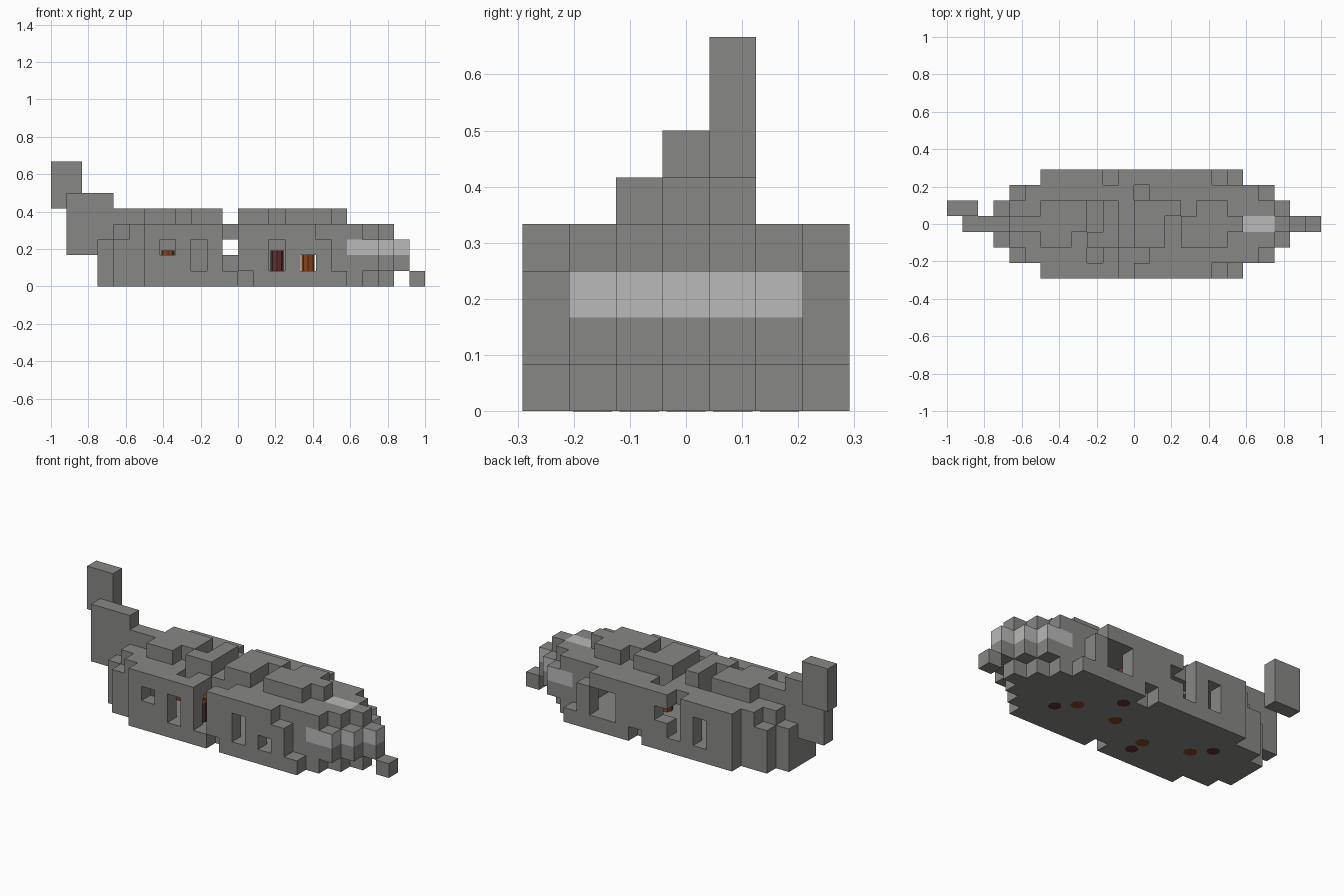
import bpy, bmesh
from mathutils import Vector

cube = bpy.data.objects.get("Cube")
if cube:
    bpy.data.objects.remove(cube)

S = 1 / 12                                # edge of one block
ORIGIN = Vector((-1, -3.5 * S, 0))


def material(name, rgb):
    m = bpy.data.materials.new(name)
    m.use_nodes = True
    m.diffuse_color = (*rgb, 1)
    m.node_tree.nodes["Principled BSDF"].inputs["Base Color"].default_value = (*rgb, 1)
    return m


GREY = material("hull grey", (0.245, 0.245, 0.235))
PALE = material("pale glass", (0.48, 0.49, 0.48))
RUST = material("rust brown", (0.26, 0.055, 0.014))
MAROON = material("dark maroon", (0.12, 0.03, 0.034))


def box(i, j, k):
    """Block cells in inclusive ranges; a plain number means one layer."""
    r = [range(a, a + 1) if isinstance(a, int) else range(a[0], a[1] + 1) for a in (i, j, k)]
    return {(x, y, z) for x in r[0] for y in r[1] for z in r[2]}


def blocks(name, cells, solid, pale=lambda c, n: False):
    """Mesh of the exposed sides of the cells."""
    bm = bmesh.new()
    for c in sorted(cells):
        for axis in range(3):
            for sign in (-1, 1):
                n = [0, 0, 0]
                n[axis] = sign
                if tuple(a + b for a, b in zip(c, n)) in solid:
                    continue
                mid = Vector(c) + Vector((0.5, 0.5, 0.5)) + Vector(n) / 2
                u, v = Vector((0, 0, 0)), Vector((0, 0, 0))
                u[(axis + 1) % 3] = v[(axis + 2) % 3] = 0.5
                ring = [mid - u - v, mid + u - v, mid + u + v, mid - u + v][::sign]
                face = bm.faces.new([bm.verts.new(ORIGIN + p * S) for p in ring])
                face.material_index = int(pale(c, n))
    bmesh.ops.remove_doubles(bm, verts=bm.verts, dist=1e-4)
    me = bpy.data.meshes.new(name)
    bm.to_mesh(me)
    bm.free()
    me.materials.append(GREY)
    me.materials.append(PALE)
    bpy.context.collection.objects.link(bpy.data.objects.new(name, me))


parts = {}

# Floor of the hull, notched on both sides
parts["floor"] = box((6, 18), (0, 6), 0) - {(12, 0, 0), (13, 6, 0)}

# Side walls with windows, doorway gaps and cut front corners
corner = lambda j: box(18, j, (1, 3)) | box(17, j, 3)
parts["front_wall"] = (box((6, 18), 0, (1, 3)) - corner(0) - box(11, 0, (1, 3))
                       - box(7, 0, 2) - box(9, 0, (1, 2)) - box(14, 0, (1, 2)) - box(16, 0, 1))
parts["back_wall"] = (box((6, 18), 6, (1, 3)) - corner(6) - box(10, 6, (1, 3))
                      - box(11, 6, 2) - box(8, 6, (1, 2)) - box((15, 16), 6, (1, 2)))

# Roof deck with openings, and the raised blocks on it
parts["roof"] = (box((5, 18), (1, 5), 3) - box(9, 1, 3) - box((11, 12), 1, 3)
                 - box(12, 5, 3) - box(9, (3, 4), 3))
parts["roof_blocks"] = ((box((6, 17), (2, 4), 4) | box((4, 18), 3, 4))
                        - box(11, (2, 4), 4) - box(8, 2, 4) - box(9, (3, 4), 4)
                        - box(14, (2, 3), 4) - box(15, 4, 4))

# Stepped rear end
parts["stern"] = box((4, 5), (1, 5), (0, 2)) | box(3, (2, 4), (0, 2)) | box(4, (2, 4), 3)

# Stepped nose, each layer narrowing towards the tip
nose = box(18, (1, 5), (1, 2))
for level, end in enumerate((19, 20, 20, 19)):
    for step in range(3):
        nose |= box((19, end + step), (1 + step, 5 - step), level)
parts["nose"] = nose
parts["nose_tip"] = {(22, 3, 1), (23, 3, 0)}

# Upright tail and its offset tip
parts["tail"] = box((1, 3), 3, (2, 5))
parts["tail_tip"] = box((0, 1), 4, (5, 7))


def glass(c, n):
    band = c[2] == 2 and c[0] > 18 and n[2] == 0
    top = c[2] == 3 and c[1] == 3 and c[0] in (19, 20) and n[2] > 0
    return band or top


solid = set().union(*parts.values())
for name, cells in parts.items():
    if name == "nose":
        blocks(name, cells, solid, glass)
    else:
        blocks(name, cells, solid)

# Eight-sided posts standing through the floor
posts = [(17, 2, MAROON), (16, 3, RUST), (14, 5, MAROON), (13, 3, RUST),
         (10, 2, RUST), (10, 1, MAROON), (7, 3, RUST), (6, 4, MAROON)]
for number, (i, j, mat) in enumerate(posts, 1):
    height = 2.3 * S
    at = ORIGIN + Vector((i + 0.5, j + 0.5, 0)) * S
    bpy.ops.mesh.primitive_cylinder_add(vertices=8, radius=0.42 * S, depth=height,
                                        location=(at.x, at.y, height / 2 - 0.001))
    post = bpy.context.object
    post.name = f"post_{number}"
    post.data.materials.append(mat)
